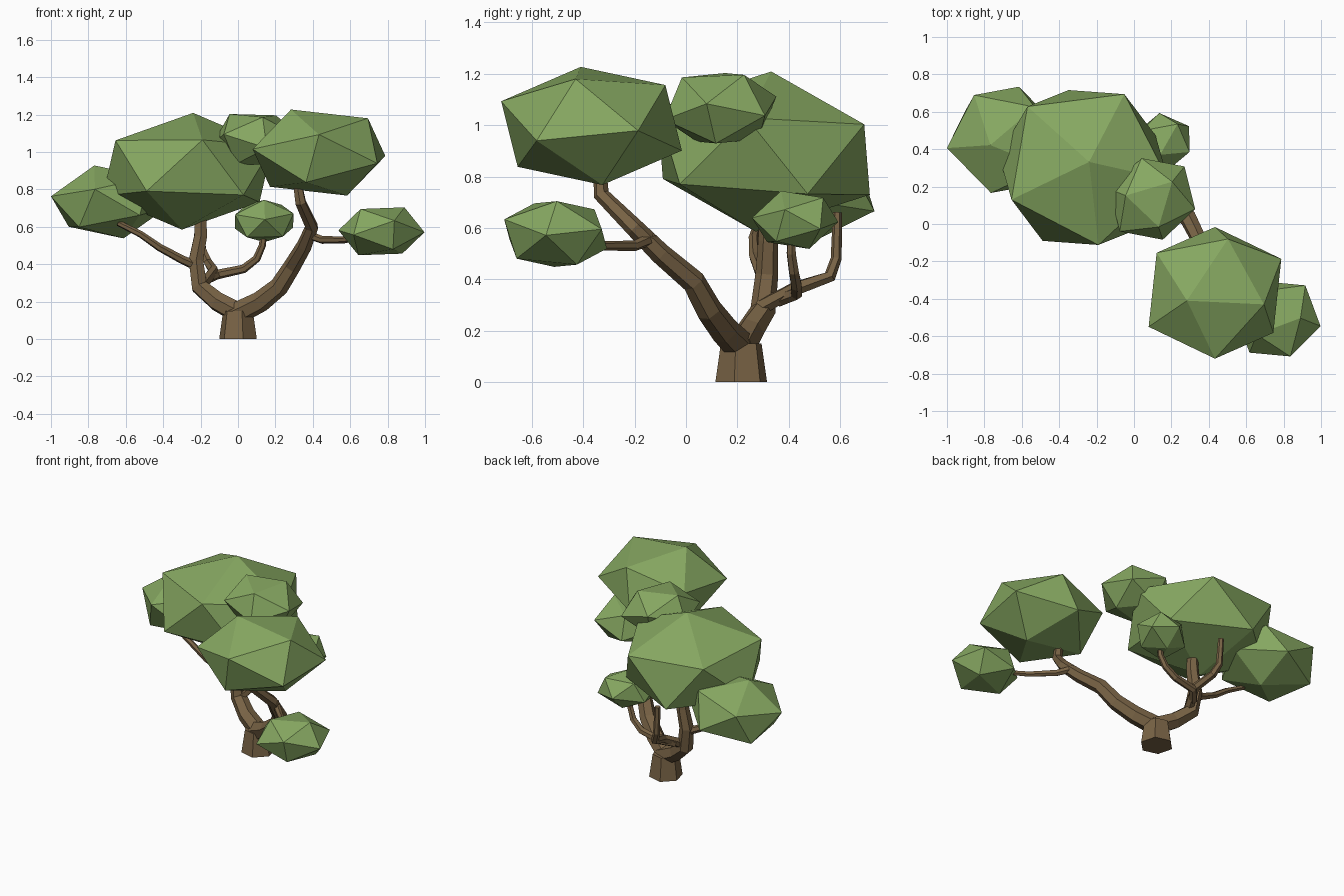
import bpy, bmesh, math
from mathutils import Vector as V

if "Cube" in bpy.data.objects:
    bpy.data.objects.remove(bpy.data.objects["Cube"])


def material(name, rgb):
    m = bpy.data.materials.new(name)
    m.diffuse_color = (*rgb, 1)
    m.use_nodes = True
    m.node_tree.nodes["Principled BSDF"].inputs["Base Color"].default_value = m.diffuse_color
    return m


LEAF = material("leaf_green", (0.24, 0.39, 0.12))
BARK = material("bark_brown", (0.19, 0.125, 0.06))


def finish(bm, name, mat):
    bmesh.ops.recalc_face_normals(bm, faces=bm.faces)
    me = bpy.data.meshes.new(name)
    bm.to_mesh(me)
    bm.free()
    me.materials.append(mat)
    bpy.context.collection.objects.link(bpy.data.objects.new(name, me))


def leaf_clump(name, centre, apex, b, c):
    """Stretched icosahedron from its centre and one triangle (offsets)."""
    centre, a, b, c = V(centre), V(apex), V(b), V(c)
    mid = a / math.sqrt(5)
    t = math.tau / 5
    u = b - mid
    w = (c - mid - math.cos(t) * u) / math.sin(t)
    half = [a] + [mid + math.cos(k * t) * u + math.sin(k * t) * w for k in range(5)]
    bm = bmesh.new()
    for v in half:
        bm.verts.new(centre + v)
        bm.verts.new(centre - v)
    bmesh.ops.convex_hull(bm, input=bm.verts)
    finish(bm, name, LEAF)


def limb(name, points, r0, r1, sides=6):
    """Tapered faceted tube along a path."""
    pts = [V(p) for p in points]
    bm = bmesh.new()
    rings = []
    side = None
    for i, p in enumerate(pts):
        d = V((0, 0, 0))
        if i > 0:
            d += (p - pts[i - 1]).normalized()
        if i < len(pts) - 1:
            d += (pts[i + 1] - p).normalized()
        d.normalize()
        if side is None:
            side = d.orthogonal()
        side = (side - d * side.dot(d)).normalized()
        up = d.cross(side)
        r = r0 + (r1 - r0) * i / (len(pts) - 1)
        rings.append([bm.verts.new(p + r * (math.cos(math.tau * k / sides) * side
                                            + math.sin(math.tau * k / sides) * up))
                      for k in range(sides)])
    for lo, hi in zip(rings, rings[1:]):
        for k in range(sides):
            j = (k + 1) % sides
            bm.faces.new((lo[k], lo[j], hi[j], hi[k]))
    bm.faces.new(rings[0][::-1])
    bm.faces.new(rings[-1])
    finish(bm, name, BARK)


# Trunk and the two main limbs
limb("trunk", [(0, .215, 0), (0, .215, .15)], .104, .082)
limb("left_limb", [(.02, .21, .13), (-.11, .25, .2), (-.205, .3, .28), (-.225, .315, .42),
                   (-.2, .32, .55), (-.2, .32, .68)], .06, .034)
limb("right_limb", [(-.02, .22, .13), (.12, .15, .2), (.22, .09, .28), (.29, .03, .39),
                    (.355, -.1, .5), (.395, -.2, .6), (.335, -.33, .73), (.32, -.335, .82)],
     .062, .026)

# Thinner branches
limb("back_branch", [(-.19, .29, .29), (-.13, .43, .365), (-.16, .56, .41),
                     (-.19, .585, .48), (-.2, .59, .66)], .032, .018)
limb("inner_branch", [(-.17, .36, .32), (-.11, .43, .345), (.03, .43, .375), (.1, .42, .43),
                      (.13, .41, .5), (.14, .41, .58)], .028, .017)
limb("outer_left_branch", [(-.22, .31, .39), (-.3, .29, .425), (-.42, .265, .49),
                           (-.52, .262, .56), (-.64, .28, .62)], .026, .016)
limb("outer_right_branch", [(.37, -.13, .56), (.45, -.2, .53), (.57, -.32, .53),
                            (.69, -.43, .55)], .024, .015)

# Leaf clumps
leaf_clump("large_left_leaves", (-.27, .302, .897),
           (.03, .03, .312), (-.385, -.172, .165), (.08, -.414, .168))
leaf_clump("large_right_leaves", (.433, -.368, .997),
           (0, -.352, .096), (-.15, -.042, .23), (.262, -.062, .183))
leaf_clump("outer_left_leaves", (-.69, .45, .733),
           (-.078, -.028, .195), (-.31, -.044, .03), (-.075, -.284, .068))
leaf_clump("outer_right_leaves", (.767, -.508, .576),
           (.23, -.0375, -.005), (.123, .005, .128), (.069, -.2, .057))
leaf_clump("top_leaves", (.097, .134, 1.066),
           (.107, .092, .13), (-.142, .018, .137), (.035, -.15, .12))
leaf_clump("small_inner_leaves", (.14, .425, .631),
           (.004, -.168, .008), (0, -.055, .113), (.157, -.04, .04))
